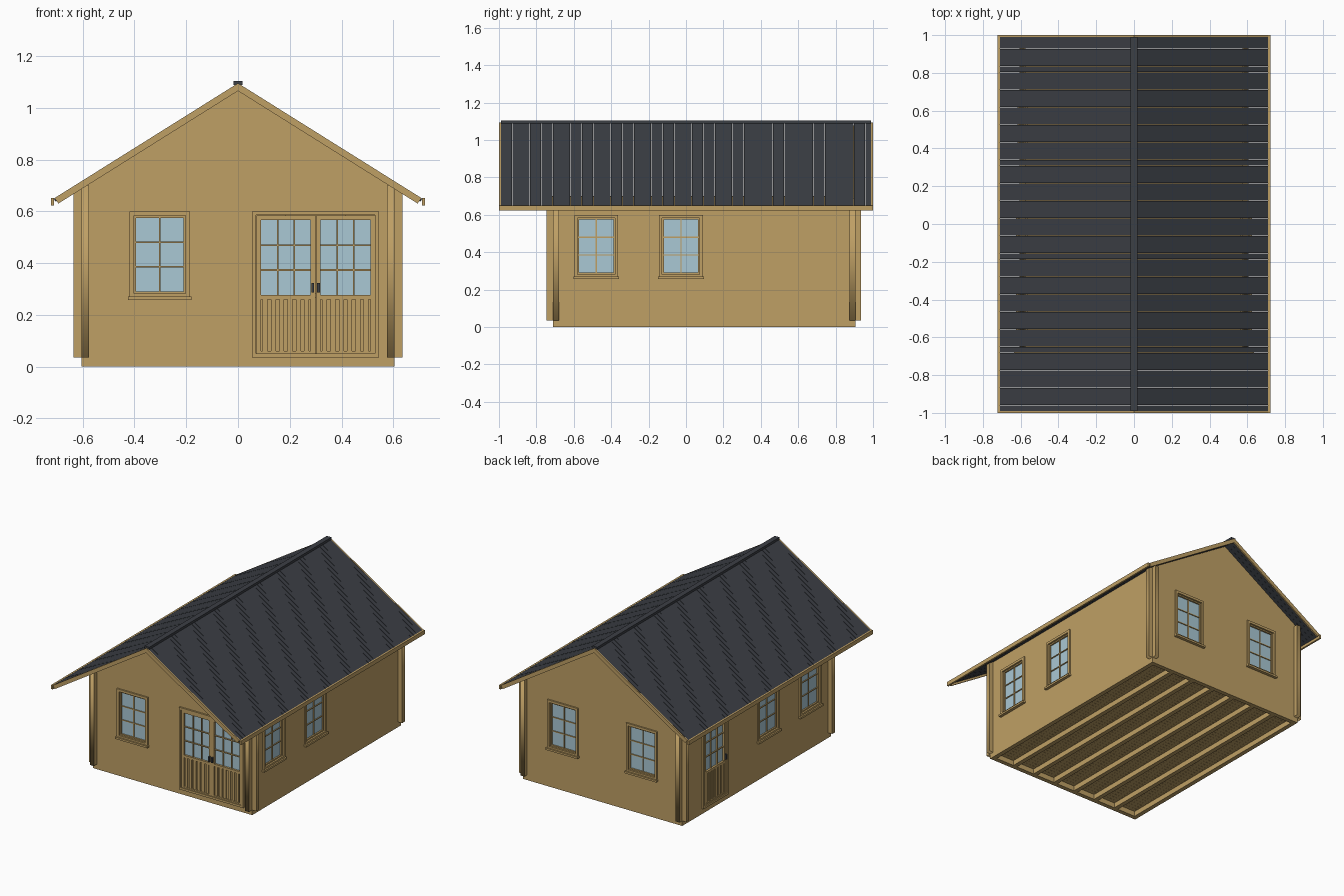
import bpy, bmesh
from math import radians
from mathutils import Matrix

if "Cube" in bpy.data.objects:
    bpy.data.objects.remove(bpy.data.objects["Cube"])


def mat(name, rgb):
    m = bpy.data.materials.new(name)
    m.diffuse_color = (*rgb, 1)
    m.use_nodes = True
    m.node_tree.nodes["Principled BSDF"].inputs["Base Color"].default_value = m.diffuse_color
    return m


WOOD = mat("wood", (0.52, 0.35, 0.13))
DARK = mat("roof_dark", (0.045, 0.05, 0.06))
GLASS = mat("glass", (0.40, 0.58, 0.66))


def link(name, mesh, m, matrix=Matrix()):
    mesh.materials.clear()
    mesh.materials.append(m)
    ob = bpy.data.objects.new(name, mesh)
    ob.matrix_world = matrix
    bpy.context.collection.objects.link(ob)
    return ob


def boxes(name, items, m, matrix=Matrix()):
    """One object from boxes given as (x0, x1, y0, y1, z0, z1)."""
    bm = bmesh.new()
    for x0, x1, y0, y1, z0, z1 in items:
        t = Matrix.Translation(((x0 + x1) / 2, (y0 + y1) / 2, (z0 + z1) / 2))
        s = Matrix.Diagonal((x1 - x0, y1 - y0, z1 - z0, 1))
        bmesh.ops.create_cube(bm, size=1, matrix=t @ s)
    mesh = bpy.data.meshes.new(name)
    bm.to_mesh(mesh)
    bm.free()
    return link(name, mesh, m, matrix)


def prisms(name, profile, spans, m):
    """An xz profile swept over each y span, on both roof slopes."""
    bm = bmesh.new()
    for side in (1, -1):
        for y0, y1 in spans:
            f = bm.faces.new([bm.verts.new((side * x, y0, z)) for x, z in profile])
            ext = bmesh.ops.extrude_face_region(bm, geom=[f])["geom"]
            for v in ext:
                if isinstance(v, bmesh.types.BMVert):
                    v.co.y = y1
            bm.faces.ensure_lookup_table()
    bmesh.ops.recalc_face_normals(bm, faces=bm.faces)
    mesh = bpy.data.meshes.new(name)
    bm.to_mesh(mesh)
    bm.free()
    return link(name, mesh, m)


def ring(u0, u1, z0, z1, w, y0, y1):
    """Four boards around a rectangle."""
    return [(u0, u0 + w, y0, y1, z0, z1), (u1 - w, u1, y0, y1, z0, z1),
            (u0 + w, u1 - w, y0, y1, z0, z0 + w), (u0 + w, u1 - w, y0, y1, z1 - w, z1)]


def grid(u0, u1, z0, z1, cols, rows, y0, y1, w=0.006):
    """Glazing bars."""
    us = [u0 + (u1 - u0) * i / cols for i in range(1, cols)]
    zs = [z0 + (z1 - z0) * i / rows for i in range(1, rows)]
    return ([(u - w / 2, u + w / 2, y0, y1, z0, z1) for u in us] +
            [(u0, u1, y0, y1, z - w / 2, z + w / 2) for z in zs])


def wall(name, outline, holes, matrix):
    """Wall panel with openings; outer face on local y = 0, outside is -y."""
    cu = bpy.data.curves.new(name, 'CURVE')
    cu.dimensions, cu.fill_mode, cu.extrude = '2D', 'BOTH', 0.015
    rects = [[(a, c), (b, c), (b, d), (a, d)] for a, b, c, d in holes]
    for pts in [outline] + rects:
        sp = cu.splines.new('POLY')
        sp.points.add(len(pts) - 1)
        for p, (u, z) in zip(sp.points, pts):
            p.co = (u, z, 0, 1)
        sp.use_cyclic_u = True
    tmp = bpy.data.objects.new(name + "_outline", cu)
    bpy.context.collection.objects.link(tmp)
    bpy.context.view_layer.update()
    dg = bpy.context.evaluated_depsgraph_get()
    mesh = bpy.data.meshes.new_from_object(tmp.evaluated_get(dg))
    bpy.data.objects.remove(tmp)
    mesh.transform(Matrix.Translation((0, 0.015, 0)) @ Matrix.Rotation(radians(90), 4, 'X'))
    link(name, mesh, WOOD, matrix)


def window(name, u, matrix):
    parts = ring(u - 0.117, u + 0.117, 0.265, 0.60, 0.017, -0.010, 0.04)
    parts += ring(u - 0.10, u + 0.10, 0.282, 0.583, 0.0085, 0.002, 0.026)
    parts += grid(u - 0.092, u + 0.092, 0.29, 0.575, 2, 3, 0.006, 0.022)
    parts.append((u - 0.122, u + 0.122, -0.02, 0.0, 0.257, 0.27))
    boxes(name + "_frame", parts, WOOD, matrix)
    boxes(name + "_glass", [(u - 0.092, u + 0.092, 0.012, 0.016, 0.29, 0.575)], GLASS, matrix)


def door(name, u0, u1, leaves, handles, matrix):
    """Door case with glazed leaves and slatted lower panels."""
    parts = ring(u0, u1, 0.036, 0.60, 0.015, -0.012, 0.04)
    panes = []
    w = (u1 - u0 - 0.03) / leaves
    for i in range(leaves):
        a = u0 + 0.015 + i * w + 0.001
        b = a + w - 0.002
        parts += ring(a, b, 0.042, 0.584, 0.018, -0.006, 0.026)
        a, b = a + 0.018, b - 0.018
        parts.append((a, b, -0.006, 0.026, 0.26, 0.277))
        parts += grid(a, b, 0.277, 0.566, 3, 3, 0.0, 0.02)
        parts.append((a, b, 0.004, 0.018, 0.06, 0.26))
        step = (b - a) / 6
        parts += [(a + (k + 0.2) * step, a + (k + 0.8) * step, -0.003, 0.004, 0.06, 0.26)
                  for k in range(6)]
        panes.append((a, b, 0.008, 0.012, 0.277, 0.566))
    boxes(name + "_frame", parts, WOOD, matrix)
    boxes(name + "_glass", panes, GLASS, matrix)
    boxes(name + "_handles", [(h - 0.005, h + 0.005, -0.02, -0.005, 0.287, 0.323)
                              for h in handles], DARK, matrix)


def side(x, y, deg):
    return Matrix.Translation((x, y, 0)) @ Matrix.Rotation(radians(deg), 4, 'Z')


front, back = side(0, -0.71, 0), side(0, 0.905, 180)
right, left = side(0.605, 0, 90), side(-0.605, 0, -90)


def win_hole(u):
    return (u - 0.105, u + 0.105, 0.275, 0.59)


# Walls: gable ends and long sides crossing at the corners
gable = [(-0.636, 0.035), (0.636, 0.035), (0.636, 0.69), (0.62, 0.692),
         (0, 1.078), (-0.62, 0.692), (-0.636, 0.69)]
wall("front_wall", gable, [win_hole(-0.302), (0.065, 0.535, 0.042, 0.59)], front)
wall("back_wall", gable, [win_hole(-0.3), win_hole(0.3)], back)
wall("right_wall", [(-0.745, 0.035), (0.935, 0.035), (0.935, 0.70), (-0.745, 0.70)],
     [win_hole(-0.48), win_hole(-0.027)], right)
wall("left_wall", [(-0.935, 0.035), (0.745, 0.035), (0.745, 0.70), (-0.935, 0.70)],
     [win_hole(0.48), win_hole(0.027), (-0.68, -0.43, 0.042, 0.59)], left)

# Windows and doors
window("front_window", -0.302, front)
for i, u in enumerate((-0.3, 0.3)):
    window(f"back_window_{i + 1}", u, back)
for i, u in enumerate((-0.48, -0.027)):
    window(f"right_window_{i + 1}", u, right)
    window(f"left_window_{i + 1}", -u, left)
door("double_door", 0.055, 0.545, 2, (0.289, 0.311), front)
door("side_door", -0.69, -0.42, 1, (-0.446,), left)

# Base frame, joists running front to back, and floor boards
base = [(-0.605, 0.605, -0.71, -0.68, 0, 0.035), (-0.605, 0.605, 0.875, 0.905, 0, 0.035)]
base += [(x - 0.015, x + 0.015, -0.68, 0.875, 0, 0.035)
         for x in (-0.59 + 1.18 * i / 7 for i in range(8))]
boxes("floor_joists", base, WOOD)
n, step = 52, 1.555 / 52
boxes("floor_boards", [(-0.575, 0.575, -0.68 + i * step, -0.68 + (i + 1) * step - 0.001,
                        0.035, 0.045) for i in range(n)], WOOD)

# Roof boards, bargeboards, eave boards and ridge cap
n, step = 64, 1.98 / 64
prisms("roof_boards", [(0, 1.095), (0.712, 0.649), (0.706, 0.638), (0, 1.081)],
       [(-0.99 + i * step, -0.99 + (i + 1) * step - 0.001) for i in range(n)], DARK)
prisms("bargeboards", [(0, 1.095), (0.709, 0.651), (0.694, 0.630), (0, 1.065)],
       [(-1.0, -0.99), (0.99, 1.0)], WOOD)
boxes("eave_boards", [(0.710, 0.722, -1, 1, 0.623, 0.651),
                      (-0.722, -0.710, -1, 1, 0.623, 0.651)], WOOD)
boxes("ridge_cap", [(-0.018, 0.018, -0.99, 0.99, 1.088, 1.104)], DARK)
